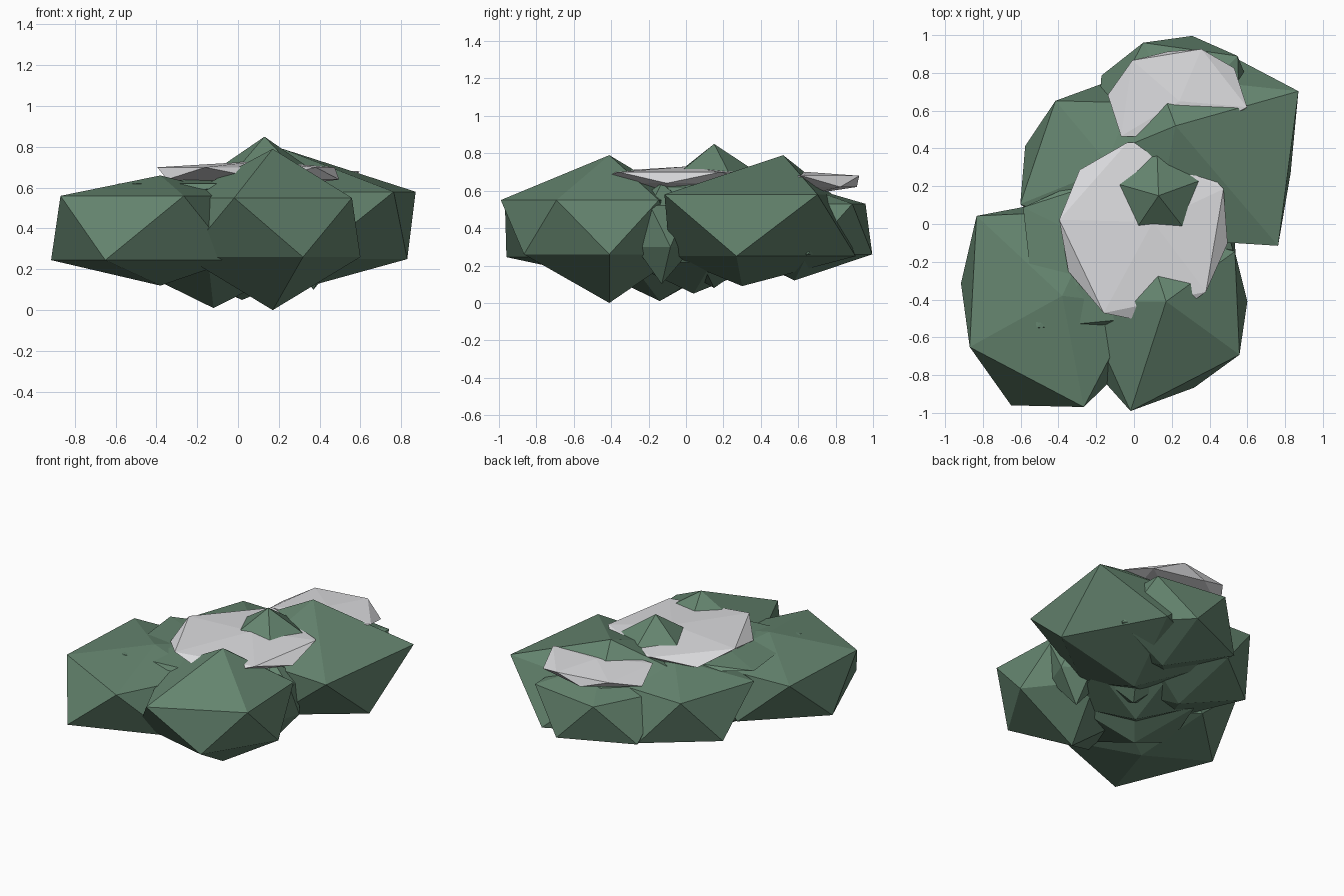
import bpy
import bmesh
import math

default_cube = bpy.data.objects.get("Cube")
if default_cube:
    bpy.data.objects.remove(default_cube, do_unlink=True)


def make_material(name, colour):
    material = bpy.data.materials.new(name)
    material.use_nodes = True
    material.diffuse_color = colour
    shader = next(n for n in material.node_tree.nodes if n.type == "BSDF_PRINCIPLED")
    shader.inputs["Base Color"].default_value = colour
    return material


foliage_green = make_material("foliage green", (0.13, 0.235, 0.16, 1))
snow_white = make_material("snow white", (0.72, 0.72, 0.74, 1))


def clump(name, centre, heights, upper, lower, twist=0, lean=(0, 0), material=foliage_green):
    """Irregular icosahedron: two poles and two five-sided rings.

    heights: bottom pole, lower ring, upper ring, top pole
    upper, lower: reach of each ring corner, or one reach for all of them
    lean: sideways shift of the top pole
    """
    upper = [upper] * 5 if isinstance(upper, float) else upper
    lower = [lower] * 5 if isinstance(lower, float) else lower
    bottom_z, lower_z, upper_z, top_z = heights
    bm = bmesh.new()
    bmesh.ops.create_icosphere(bm, subdivisions=1, radius=1)
    for v in bm.verts:
        if abs(v.co.z) > 0.9:
            if v.co.z > 0:
                v.co = (lean[0], lean[1], top_z)
            else:
                v.co = (0, 0, bottom_z)
            continue
        is_upper = v.co.z > 0
        start = 0 if is_upper else 36
        corner = round((math.degrees(math.atan2(v.co.y, v.co.x)) - start) / 72) % 5
        angle = math.radians(start + corner * 72 + twist)
        reach = (upper if is_upper else lower)[corner]
        v.co = (reach * math.cos(angle), reach * math.sin(angle),
                upper_z if is_upper else lower_z)
    bmesh.ops.recalc_face_normals(bm, faces=bm.faces)
    mesh = bpy.data.meshes.new(name)
    bm.to_mesh(mesh)
    bm.free()
    mesh.materials.append(material)
    obj = bpy.data.objects.new(name, mesh)
    obj.location = (centre[0], centre[1], 0)
    bpy.context.collection.objects.link(obj)
    return obj


# Large outer foliage clumps
clump("front_right_foliage", (-0.38, -0.38), (0.12, 0.245, 0.56, 0.66),
      upper=(0.5, 0.62, 0.56, 0.6, 0.4), lower=(0.5, 0.54, 0.64, 0.5, 0.4), twist=65)
clump("front_foliage", (0.17, -0.41), (0, 0.26, 0.55, 0.79),
      upper=(0.45, 0.42, 0.45, 0.61, 0.48), lower=(0.4, 0.45, 0.53, 0.48, 0.43), twist=36)
clump("back_left_foliage", (0.25, 0.3), (0.09, 0.25, 0.58, 0.79),
      upper=(0.74, 0.5, 0.5, 0.4, 0.66), lower=(0.65, 0.5, 0.4, 0.4, 0.58),
      twist=33, lean=(-0.03, 0.22))
clump("back_foliage", (0.25, 0.58), (0.12, 0.26, 0.53, 0.64),
      upper=(0.43, 0.43, 0.45, 0.3, 0.35), lower=(0.42, 0.47, 0.4, 0.3, 0.4), twist=46)
clump("back_right_foliage", (-0.12, 0.3), (0.1, 0.25, 0.56, 0.66),
      upper=(0.4, 0.46, 0.52, 0.4, 0.4), lower=(0.45, 0.47, 0.45, 0.4, 0.4), twist=58)

# Inner foliage and thin layers between the clumps
clump("crown_foliage", (0.13, 0.15), (0.08, 0.28, 0.62, 0.85), 0.35, 0.35, twist=20)
clump("inner_foliage", (-0.12, -0.14), (0.01, 0.2, 0.5, 0.64), 0.42, 0.4, twist=15)
clump("middle_foliage", (0.02, 0.04), (0.05, 0.22, 0.48, 0.62), 0.42, 0.42, twist=50)
clump("side_foliage", (0.37, -0.13), (0.1, 0.3, 0.52, 0.64), 0.18, 0.17, twist=-20)
clump("flat_foliage", (-0.12, -0.14), (0.55, 0.59, 0.62, 0.65),
      upper=(0.4, 0.4, 0.52, 0.57, 0.4), lower=0.4, twist=10)

# Snow patches resting on the foliage
clump("centre_snow", (0.05, -0.04), (0.58, 0.64, 0.7, 0.73),
      upper=(0.48, 0.48, 0.45, 0.48, 0.46), lower=(0.5, 0.47, 0.45, 0.5, 0.45),
      twist=28, lean=(0.05, 0.05), material=snow_white)
clump("back_snow", (0.24, 0.65), (0.58, 0.62, 0.68, 0.7),
      upper=(0.36, 0.3, 0.33, 0.36, 0.2), lower=(0.34, 0.27, 0.38, 0.2, 0.25),
      twist=-5, material=snow_white)
